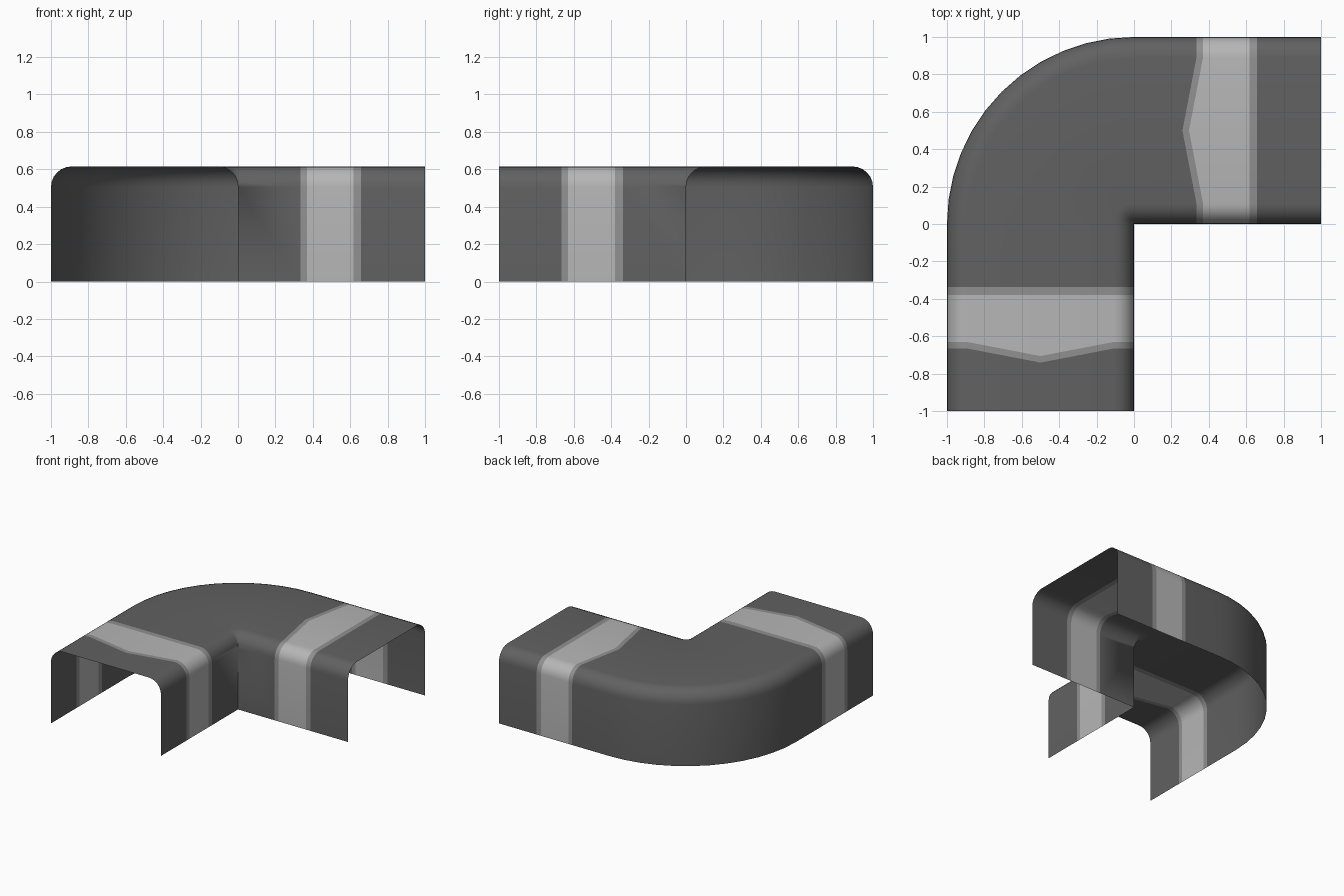
import bpy, bmesh
from math import sin, cos, pi, radians

if "Cube" in bpy.data.objects:
    bpy.data.objects.remove(bpy.data.objects["Cube"])

H, R, FILLET, BEND = 0.615, 0.11, 6, 12

# Cross-section: open inverted U with rounded top edges, (across, height)
arc = [(R - R * cos(pi / 2 * k / FILLET), H - R + R * sin(pi / 2 * k / FILLET))
       for k in range(FILLET + 1)]
half = [(0, 0)] + arc
profile = half + [(0.5, H)] + [(1 - s, z) for s, z in reversed(half)]

# Band lines: (distance along the arm, chevron depth), strip colour after each line
lines = [(0, 0), (0.342, 0), (0.382, 0), (0.631, 0.075), (0.666, 0.075), (1, 0)]
strips = [0, 1, 2, 1, 0]


def chevron(s):
    return max(0, 1 - abs(s - 0.5) / (0.5 - R))


def entry_arm(d, depth):
    return [(1 - d - depth * chevron(s), s, z) for s, z in profile]


def exit_arm(d, depth):
    return [(-s, -d - depth * chevron(s), z) for s, z in profile]


def bend(a):
    return [(-s * sin(a), s * cos(a), z) for s, z in profile]


# Whole sweep: entry arm, quarter-turn bend, exit arm
rings = [entry_arm(*l) for l in lines]
rings += [bend(pi / 2 * k / BEND) for k in range(1, BEND)]
rings += [exit_arm(max(d - 0.0, 0), c) for d, c in
          [(0, 0), (0.337, 0), (0.38, 0), (0.631, 0.075), (0.666, 0.075), (1, 0)]]
colours = strips + [0] * BEND + strips

bm = bmesh.new()
grid = [[bm.verts.new(p) for p in ring] for ring in rings]
for i, colour in enumerate(colours):
    for j in range(len(profile) - 1):
        f = bm.faces.new((grid[i][j], grid[i][j + 1], grid[i + 1][j + 1], grid[i + 1][j]))
        f.material_index = colour
# Collapse the inner wall of the bend to the sharp inside corner
bmesh.ops.remove_doubles(bm, verts=bm.verts[:], dist=0.0001)
# Centre on the plan
mesh = bpy.data.meshes.new("corner_cover")
bm.to_mesh(mesh)
bm.free()

cover = bpy.data.objects.new("corner_cover", mesh)
bpy.context.collection.objects.link(cover)
for name, v in (("dark_grey", 0.12), ("band_border", 0.28), ("band_light", 0.47)):
    mat = bpy.data.materials.new(name)
    mat.diffuse_color = (v, v, v, 1)
    mat.use_nodes = True
    mat.node_tree.nodes["Principled BSDF"].inputs["Base Color"].default_value = mat.diffuse_color
    mesh.materials.append(mat)

bpy.context.view_layer.objects.active = cover
cover.select_set(True)
bpy.ops.object.shade_smooth_by_angle(angle=radians(40))
